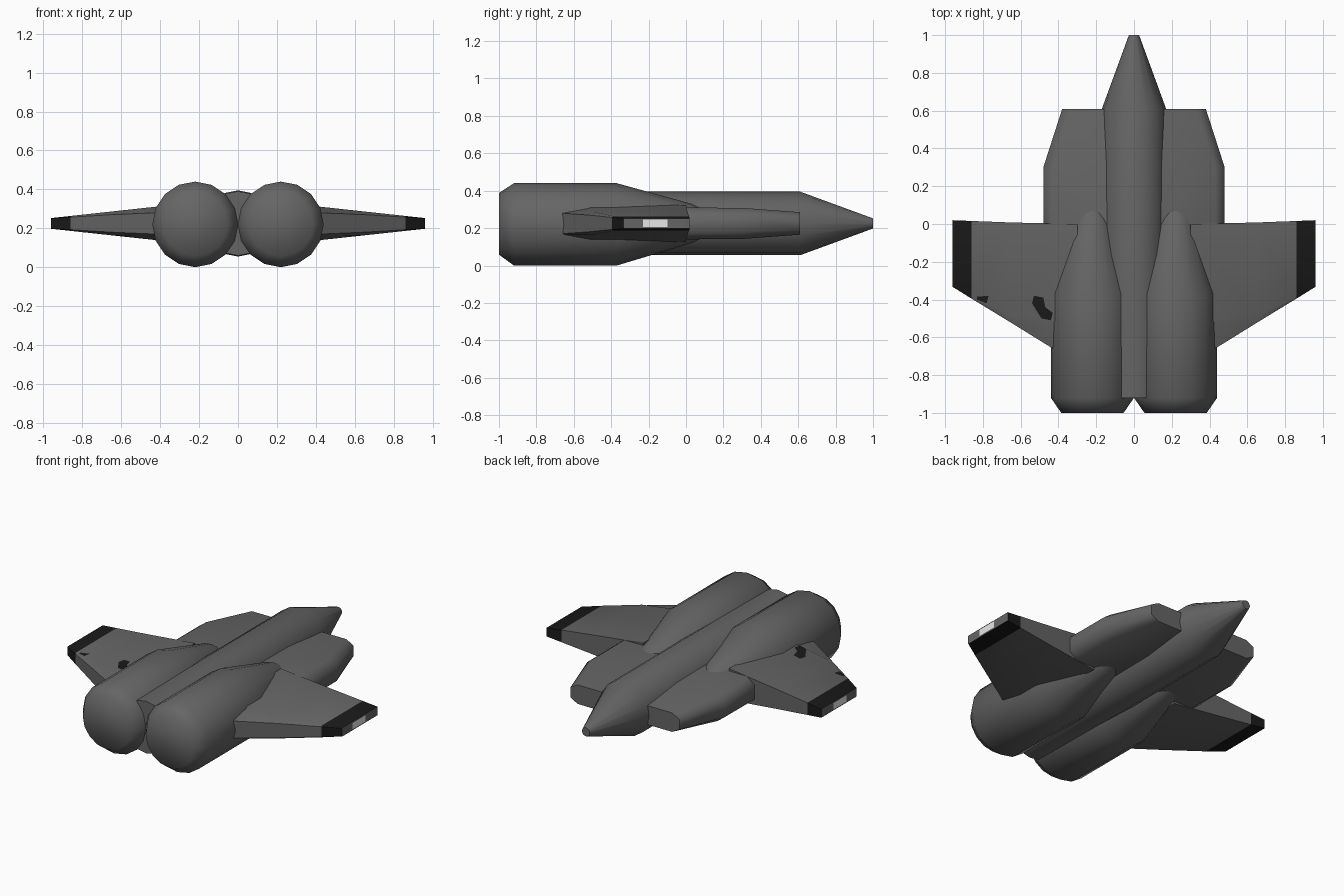
import bpy, bmesh, math

if "Cube" in bpy.data.objects:
    bpy.data.objects.remove(bpy.data.objects["Cube"])

ZC = 0.225  # height of the ship's axis


def material(name, v):
    m = bpy.data.materials.new(name)
    m.diffuse_color = (v, v, v, 1)
    m.use_nodes = True
    m.node_tree.nodes["Principled BSDF"].inputs["Base Color"].default_value = m.diffuse_color
    return m


GREY = material("hull grey", 0.13)
DARK = material("dark trim", 0.01)
WHITE = material("white light", 0.9)


def loft(name, rings, mats=(GREY,), rule=None, angle=60):
    """Skin a list of equal-length point rings and cap both ends."""
    bm = bmesh.new()
    rows = [[bm.verts.new(p) for p in r] for r in rings]
    n = len(rows[0])
    for a, b in zip(rows, rows[1:]):
        for i in range(n):
            j = (i + 1) % n
            bm.faces.new((a[i], a[j], b[j], b[i]))
    bm.faces.new(rows[0][::-1])
    bm.faces.new(rows[-1])
    bmesh.ops.recalc_face_normals(bm, faces=bm.faces)
    if rule:
        for f in bm.faces:
            f.material_index = rule(f)
    me = bpy.data.meshes.new(name)
    bm.to_mesh(me)
    bm.free()
    for m in mats:
        me.materials.append(m)
    ob = bpy.data.objects.new(name, me)
    bpy.context.collection.objects.link(ob)
    bpy.ops.object.select_all(action='DESELECT')
    ob.select_set(True)
    bpy.context.view_layer.objects.active = ob
    bpy.ops.object.shade_smooth_by_angle(angle=math.radians(angle))
    return ob


def circle(x, y, r, z=ZC, n=16):
    return [(x + r * math.sin(i * math.tau / n), y, z + r * math.cos(i * math.tau / n))
            for i in range(n)]


def plate(name, pts, mat):
    me = bpy.data.meshes.new(name)
    me.from_pydata(pts, [], [range(len(pts))])
    me.materials.append(mat)
    bpy.context.collection.objects.link(bpy.data.objects.new(name, me))


# Central fuselage with pointed nose
loft("fuselage", [circle(0, y, r) for y, r in
                  ((-0.92, 0.165), (-0.4, 0.17), (0.61, 0.17), (1.0, 0.027))])


def wing_half(x):
    return 0.085 - (x - 0.43) / 0.53 * 0.0575


def wing_section(s, x, rear, top_front, edge, edge_half):
    h = wing_half(x)
    return [(s * x, rear, ZC + h), (s * x, top_front, ZC + h), (s * x, edge, ZC + edge_half),
            (s * x, edge, ZC - edge_half), (s * x, top_front, ZC - h), (s * x, rear, ZC - h)]


for s, side in ((1, "right"), (-1, "left")):
    # Engine: chamfered exhaust, long barrel, tapered shoulder
    loft(side + "_engine", [circle(s * x, y, r, z) for x, y, r, z in
         ((0.22, -1.0, 0.165, 0.223), (0.22, -0.92, 0.22, 0.22), (0.22, -0.37, 0.22, 0.22),
          (0.22, 0.03, 0.105, ZC), (0.22, 0.12, 0.06, ZC))])

    # Intake pod beside the nose
    rings = []
    for y, w, h in ((-0.3, 0.42, 0.085), (0.0, 0.48, 0.085), (0.3, 0.48, 0.083), (0.61, 0.38, 0.06)):
        rings.append([(0, y, ZC + h), (s * (w - 0.05), y, ZC + h), (s * w, y, ZC + h * 0.55),
                      (s * w, y, ZC - h * 0.55), (s * (w - 0.05), y, ZC - h), (0, y, ZC - h)])
    loft(side + "_intake_pod", rings)

    # Swept wing with dark tip band
    loft(side + "_wing",
         [wing_section(s, 0.30, 0.0, -0.52, -0.74, 0.06),
          wing_section(s, 0.65, 0.008, -0.49, -0.523, 0.045),
          wing_section(s, 0.86, 0.016, -0.385, -0.395, 0.032),
          wing_section(s, 0.96, 0.02, -0.328, -0.333, 0.025)],
         (GREY, DARK),
         lambda f: int(abs(f.calc_center_median().x) > 0.86 and abs(f.normal.x) < 0.8), 40)

    # White light on the wing tip
    plate(side + "_tip_light", [(s * 0.962, y, z) for y, z in
          ((-0.23, 0.205), (-0.1, 0.205), (-0.1, 0.245), (-0.23, 0.245))][::s], WHITE)

# Dark scorch marks on top of the left wing
for name, pts in (("large_scorch_mark",
                   ((-0.53, -0.38), (-0.54, -0.42), (-0.49, -0.50), (-0.44, -0.51),
                    (-0.43, -0.47), (-0.47, -0.44), (-0.48, -0.39))),
                  ("small_scorch_mark",
                   ((-0.83, -0.385), (-0.83, -0.40), (-0.78, -0.42), (-0.77, -0.38)))):
    plate(name, [(x, y, ZC + wing_half(-x) + 0.003) for x, y in pts], DARK)
